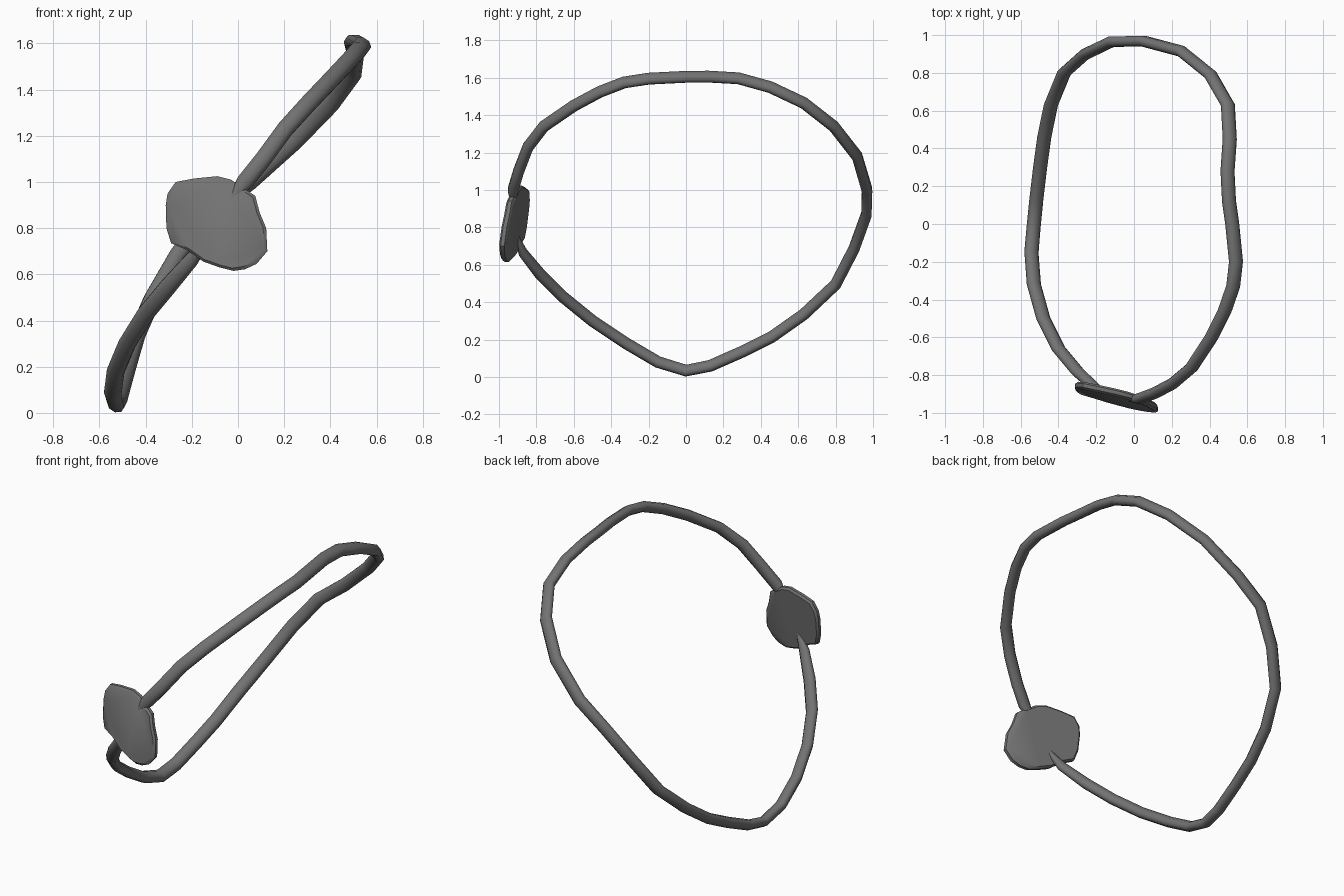
import bpy, bmesh, math
from mathutils import Vector

if "Cube" in bpy.data.objects:
    bpy.data.objects.remove(bpy.data.objects["Cube"])

dark = bpy.data.materials.new("dark_grey")
dark.diffuse_color = (0.17, 0.17, 0.17, 1)
dark.use_nodes = True
dark.node_tree.nodes["Principled BSDF"].inputs["Base Color"].default_value = dark.diffuse_color


def make_object(name, bm, angle):
    bmesh.ops.recalc_face_normals(bm, faces=bm.faces)
    mesh = bpy.data.meshes.new(name)
    bm.to_mesh(mesh)
    bm.free()
    mesh.materials.append(dark)
    obj = bpy.data.objects.new(name, mesh)
    bpy.context.collection.objects.link(obj)
    bpy.ops.object.select_all(action='DESELECT')
    obj.select_set(True)
    bpy.context.view_layer.objects.active = obj
    bpy.ops.object.shade_smooth_by_angle(angle=math.radians(angle))
    return obj


# Strap: oval section swept along a bent loop, thinning into the patch
path = [Vector(p) for p in (
    (-0.04, -0.925, 0.91), (0.03, -0.925, 1.0), (0.11, -0.895, 1.10),
    (0.205, -0.845, 1.23), (0.305, -0.76, 1.34), (0.41, -0.60, 1.45),
    (0.48, -0.46, 1.525), (0.525, -0.33, 1.575), (0.54, -0.20, 1.595),
    (0.52, 0.0, 1.605), (0.503, 0.12, 1.606), (0.495, 0.28, 1.597),
    (0.507, 0.45, 1.55), (0.497, 0.63, 1.465), (0.405, 0.79, 1.34),
    (0.25, 0.915, 1.18), (0.05, 0.968, 1.0), (-0.12, 0.965, 0.87),
    (-0.26, 0.898, 0.685), (-0.37, 0.80, 0.495), (-0.44, 0.63, 0.335),
    (-0.475, 0.46, 0.215), (-0.497, 0.30, 0.135), (-0.517, 0.13, 0.06),
    (-0.53, 0.0, 0.034),
    (-0.543, -0.15, 0.08), (-0.53, -0.32, 0.18), (-0.48, -0.50, 0.30),
    (-0.40, -0.66, 0.43), (-0.30, -0.78, 0.55), (-0.20, -0.872, 0.665),
    (-0.13, -0.91, 0.76))]
SIDES = 8
across = Vector((-0.83, 0, 0.56))
bm = bmesh.new()
rings = []
for i, p in enumerate(path):
    t = (path[min(i + 1, len(path) - 1)] - path[max(i - 1, 0)]).normalized()
    n = (across - t * across.dot(t)).normalized()
    r = t.cross(n)
    k = {0: 0.35, len(path) - 1: 0.35, len(path) - 2: 0.85}.get(i, 1.0)
    ring = []
    for j in range(SIDES):
        a = 2 * math.pi * (j + 0.5) / SIDES
        ring.append(bm.verts.new(p + k * (n * 0.040 * math.cos(a)
                                          + r * 0.030 * math.sin(a))))
    rings.append(ring)
for a, b in zip(rings, rings[1:]):
    for j in range(SIDES):
        m = (j + 1) % SIDES
        bm.faces.new((a[j], a[m], b[m], b[j]))
bm.faces.new(rings[0])
bm.faces.new(rings[-1])
make_object("strap", bm, 60)

# Eye patch: rounded, slightly tilted plate with softened rim
outline = [(-0.305, 0.95), (-0.27, 1.0), (-0.19, 1.015), (-0.09, 1.025),
           (-0.03, 1.01), (0.03, 0.97), (0.075, 0.94), (0.093, 0.87),
           (0.122, 0.80), (0.127, 0.70), (0.08, 0.645), (0.03, 0.622),
           (-0.02, 0.615), (-0.08, 0.63), (-0.15, 0.655), (-0.22, 0.705),
           (-0.29, 0.735), (-0.31, 0.80), (-0.313, 0.90)]
CX, CZ = -0.1, 0.82
bm = bmesh.new()
layers = []
for scale, depth in ((0.94, -0.021), (1.0, -0.010), (1.0, 0.010), (0.94, 0.021)):
    layer = []
    for x, z in outline:
        x, z = CX + (x - CX) * scale, CZ + (z - CZ) * scale
        y = -0.915 - 0.23 * (x - CX) + 0.12 * (z - CZ) + depth
        layer.append(bm.verts.new((x, y, z)))
    layers.append(layer)
for a, b in zip(layers, layers[1:]):
    for j in range(len(outline)):
        m = (j + 1) % len(outline)
        bm.faces.new((a[j], a[m], b[m], b[j]))
bm.faces.new(layers[0])
bm.faces.new(layers[-1])
make_object("eye_patch", bm, 40)
